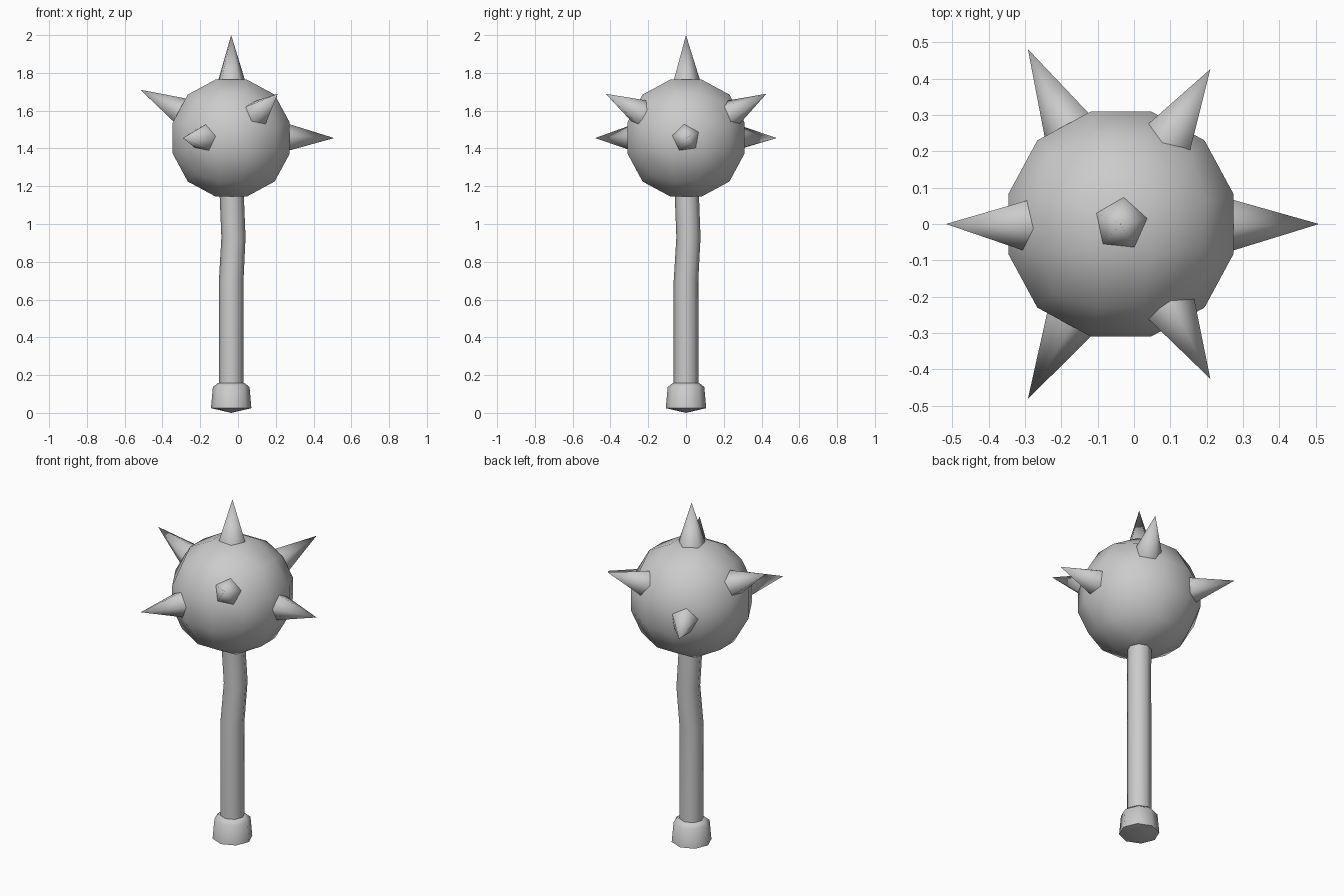
import bpy, bmesh
from math import sin, cos, tan, radians, pi
from mathutils import Vector

if "Cube" in bpy.data.objects:
    bpy.data.objects.remove(bpy.data.objects["Cube"])

CENTRE = Vector((-0.036, 0.0, 1.455))


def finish(name, bm, angle):
    bmesh.ops.recalc_face_normals(bm, faces=bm.faces)
    me = bpy.data.meshes.new(name)
    bm.to_mesh(me)
    bm.free()
    me.shade_smooth()
    me.set_sharp_from_angle(angle=radians(angle))
    ob = bpy.data.objects.new(name, me)
    bpy.context.collection.objects.link(ob)
    return ob


def loft(name, rings, sides=8, angle=50, tip=None):
    """Round tube through (x, y, z, radius) rings, with an optional pointed base."""
    bm = bmesh.new()
    loops = []
    for x, y, z, r in rings:
        loops.append([bm.verts.new((x + r * cos(2 * pi * i / sides),
                                    y + r * sin(2 * pi * i / sides), z))
                      for i in range(sides)])
    for a, b in zip(loops, loops[1:]):
        for i in range(sides):
            j = (i + 1) % sides
            bm.faces.new((a[i], a[j], b[j], b[i]))
    bm.faces.new(loops[-1])
    if tip:
        t = bm.verts.new(tip)
        for i in range(sides):
            bm.faces.new((t, loops[0][(i + 1) % sides], loops[0][i]))
    else:
        bm.faces.new(loops[0][::-1])
    return finish(name, bm, angle)


def spike(name, azimuth, elevation, phase):
    """Five-sided cone pointing straight out of the ball."""
    az, el = radians(azimuth), radians(elevation)
    d = Vector((cos(az) * cos(el), sin(az) * cos(el), sin(el)))
    u = Vector((-sin(az), cos(az), 0))
    v = d.cross(u)
    bm = bmesh.new()
    base = []
    for i in range(5):
        a = radians(phase + 72 * i)
        base.append(bm.verts.new(CENTRE + d * 0.302 + (u * cos(a) + v * sin(a)) * 0.076))
    apex = bm.verts.new(CENTRE + d * 0.545)
    for i in range(5):
        bm.faces.new((base[i], base[(i + 1) % 5], apex))
    bm.faces.new(base[::-1])
    return finish(name, bm, 80)


# Ball: cube divided in three and rounded to a sphere
bm = bmesh.new()
bmesh.ops.create_cube(bm, size=2)
bmesh.ops.subdivide_edges(bm, edges=bm.edges[:], cuts=2, use_grid_fill=True)
for vert in bm.verts:
    p = Vector([tan(c * pi / 4) for c in vert.co])
    vert.co = CENTRE + p.normalized() * 0.331
finish("ball", bm, 60)

# Spikes: one on top, three level and three raised between them
spike("top_spike", -90, 90, 84)
for n, az in enumerate((0, 118, 242)):
    spike(f"level_spike_{n + 1}", az, 0, 26 if n == 0 else 8)
for n, az in enumerate((60, 180, 300)):
    spike(f"raised_spike_{n + 1}", az, 28 if az == 180 else 25.5, 8)

# Handle with a slight bend near the top
cx = CENTRE.x
loft("handle", [(cx, 0, 0.10, 0.065), (cx, 0, 0.70, 0.065),
                (cx + 0.012, 0.013, 0.93, 0.064), (cx, 0.002, 1.22, 0.064)])

# Pommel with chamfered top and shallow pointed underside
loft("pommel", [(cx, 0, 0.025, 0.107), (cx, 0, 0.137, 0.097), (cx, 0, 0.158, 0.07)],
     angle=46, tip=(cx, 0, 0))
